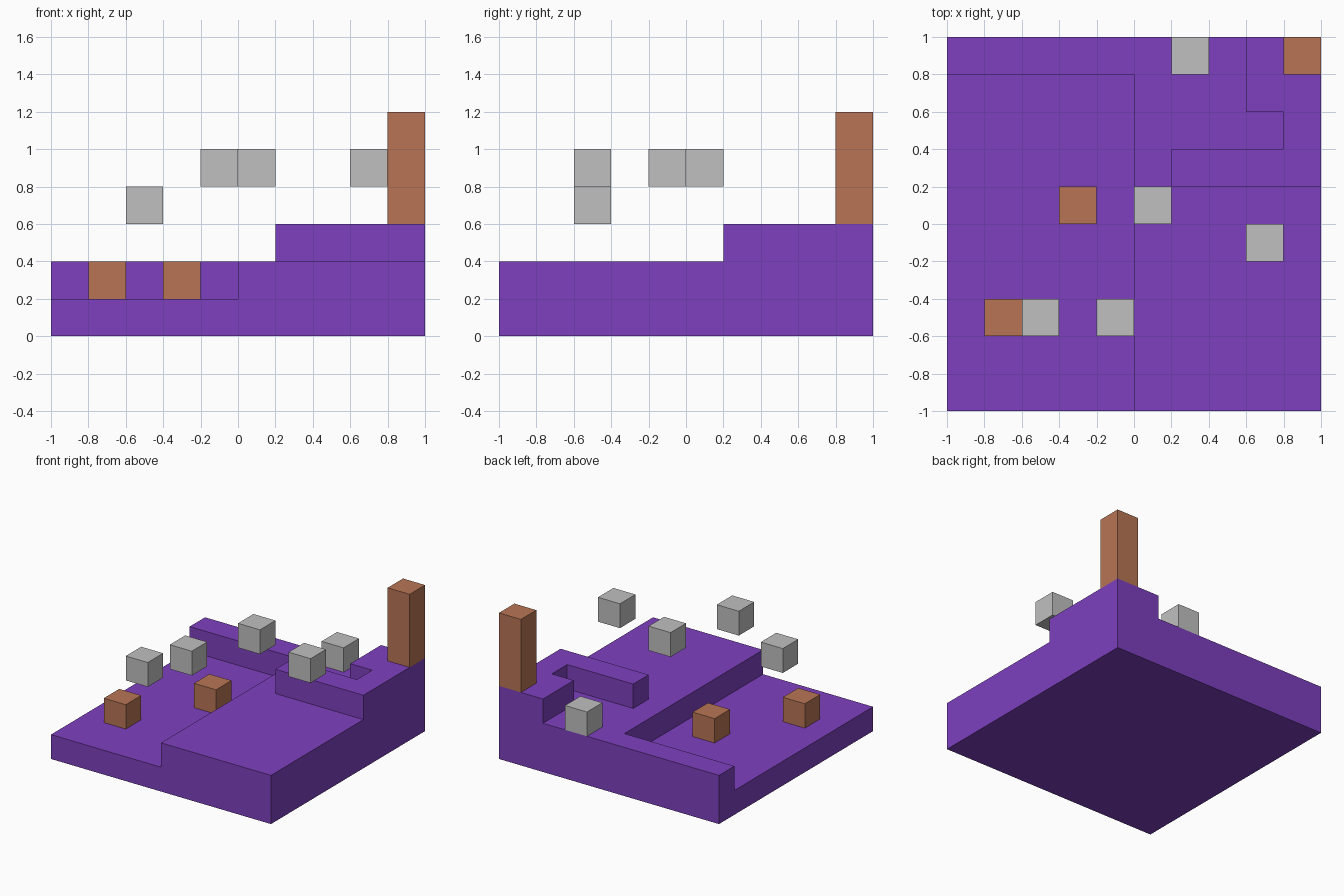
import bpy
import bmesh
import math
from mathutils import Vector

cube = bpy.data.objects.get("Cube")
if cube:
    bpy.data.objects.remove(cube, do_unlink=True)

U = 0.2   # block size
N = 10    # blocks per side


def material(name, rgb):
    m = bpy.data.materials.new(name)
    m.use_nodes = True
    m.diffuse_color = (*rgb, 1)
    bsdf = next(n for n in m.node_tree.nodes if n.type == 'BSDF_PRINCIPLED')
    bsdf.inputs["Base Color"].default_value = (*rgb, 1)
    bsdf.inputs["Roughness"].default_value = 0.8
    return m


purple = material("purple", (0.207, 0.051, 0.521))
brown = material("brown", (0.479, 0.178, 0.089))
grey = material("light grey", (0.527, 0.527, 0.527))


def add_object(name, bm, mat):
    bmesh.ops.recalc_face_normals(bm, faces=bm.faces[:])
    me = bpy.data.meshes.new(name)
    bm.to_mesh(me)
    bm.free()
    me.materials.append(mat)
    ob = bpy.data.objects.new(name, me)
    bpy.context.scene.collection.objects.link(ob)
    return ob


def block(name, i, j, k, mat, height=1):
    """Box on the block grid: column i, row j, starting at level k."""
    bm = bmesh.new()
    bmesh.ops.create_cube(bm, size=1)
    bmesh.ops.scale(bm, vec=(U, U, U * height), verts=bm.verts)
    ob = add_object(name, bm, mat)
    ob.location = ((i + 0.5) * U - 1, (j + 0.5) * U - 1, (k + height / 2) * U)


def level(i, j):
    """Terrain height in blocks for each grid cell."""
    if not (0 <= i < N and 0 <= j < N):
        return 0
    if (i >= 6 and j == 6) or (i == 9 and j == 7) or (i >= 8 and j >= 8):
        return 3
    return 2 if i >= 5 or j == 9 else 1


# Stepped terrain as one closed shell
bm = bmesh.new()


def quad(*pts):
    bm.faces.new([bm.verts.new(Vector(p) * U - Vector((1, 1, 0))) for p in pts])


for i in range(N):
    for j in range(N):
        h = level(i, j)
        corners = [(i, j), (i + 1, j), (i + 1, j + 1), (i, j + 1)]
        for z in (0, h):
            quad(*[(x, y, z) for x, y in corners])
        for s, (dx, dy) in enumerate([(0, -1), (1, 0), (0, 1), (-1, 0)]):
            a, b = corners[s], corners[(s + 1) % 4]
            for k in range(level(i + dx, j + dy), h):
                quad((*a, k), (*b, k), (*b, k + 1), (*a, k + 1))
bmesh.ops.remove_doubles(bm, verts=bm.verts[:], dist=0.001)
bmesh.ops.recalc_face_normals(bm, faces=bm.faces[:])
bmesh.ops.dissolve_limit(bm, angle_limit=math.radians(1),
                         verts=bm.verts[:], edges=bm.edges[:])
add_object("stepped_terrain", bm, purple)

# Corner pillar and wooden blocks on the low ground
block("corner_pillar", 9, 9, 3, brown, 3)
for n, (i, j) in enumerate([(3, 5), (1, 2)], 1):
    block(f"wooden_block_{n}", i, j, 1, brown)

# Grey blocks: one on the ground, the rest floating
block("resting_grey_block", 6, 9, 2, grey)
for n, (i, j, k) in enumerate([(5, 5, 4), (8, 4, 4), (4, 2, 4), (2, 2, 3)], 1):
    block(f"floating_grey_block_{n}", i, j, k, grey)
